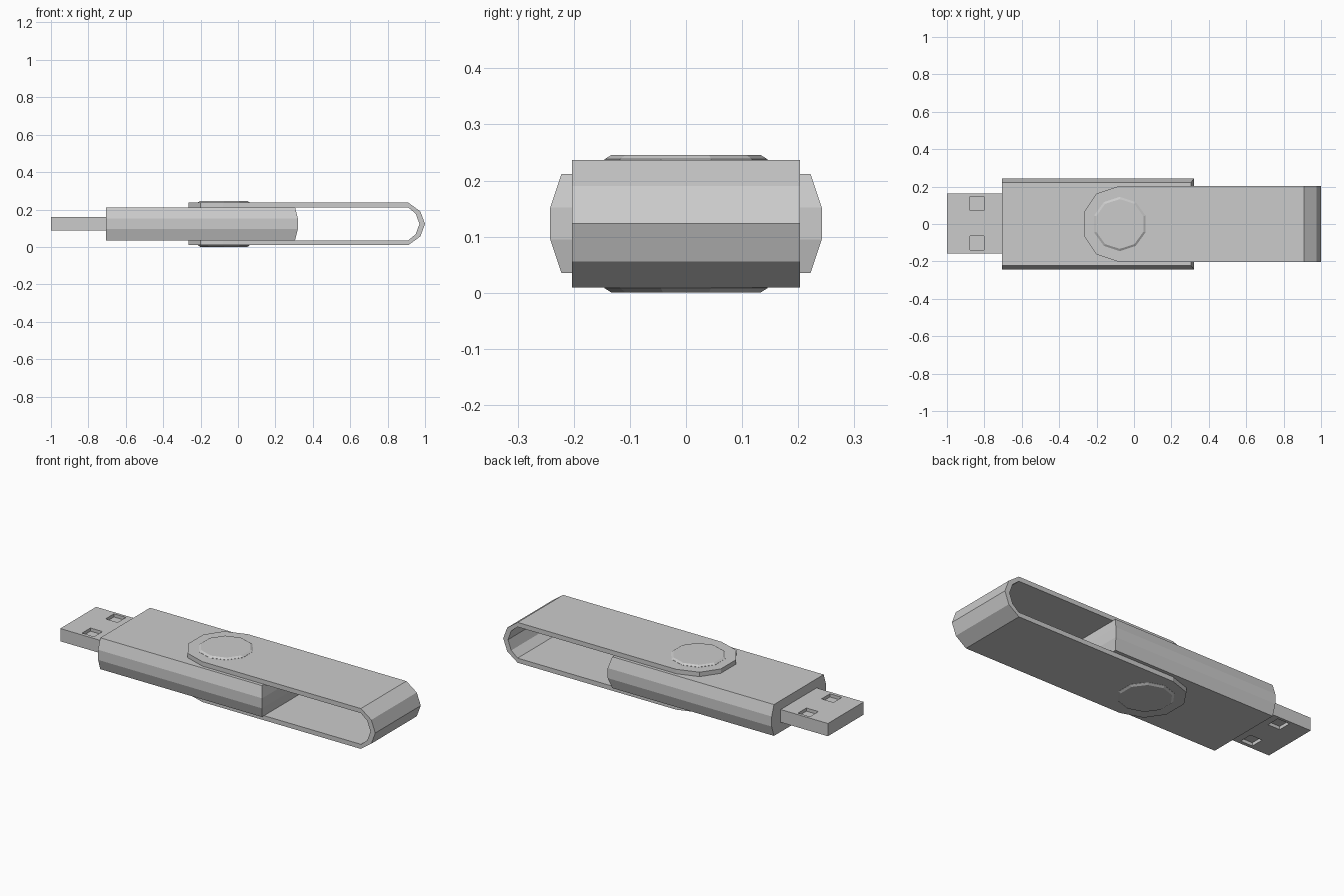
import bpy, bmesh, math
from mathutils import Vector

if "Cube" in bpy.data.objects:
    bpy.data.objects.remove(bpy.data.objects["Cube"], do_unlink=True)

grey = bpy.data.materials.new("plain grey")
grey.use_nodes = True
grey.diffuse_color = (0.6, 0.6, 0.6, 1)
grey.node_tree.nodes["Principled BSDF"].inputs["Base Color"].default_value = (0.6, 0.6, 0.6, 1)

MID = 0.123  # height of the horizontal symmetry plane


def finish(name, bm):
    bmesh.ops.recalc_face_normals(bm, faces=bm.faces)
    mesh = bpy.data.meshes.new(name)
    bm.to_mesh(mesh)
    bm.free()
    mesh.materials.append(grey)
    obj = bpy.data.objects.new(name, mesh)
    bpy.context.collection.objects.link(obj)
    return obj


def prism(name, points, offset):
    """Extrude a closed outline along an offset."""
    bm = bmesh.new()
    face = bm.faces.new([bm.verts.new(p) for p in points])
    made = bmesh.ops.extrude_face_region(bm, geom=[face], use_keep_orig=True)["geom"]
    verts = [g for g in made if isinstance(g, bmesh.types.BMVert)]
    bmesh.ops.translate(bm, verts=verts, vec=offset)
    return finish(name, bm)


# Body: faceted cross-section with a slightly bulged rear end
bm = bmesh.new()
rows = [(0.222, 0.035, 0.305), (0.242, 0.095, 0.32), (0.242, 0.152, 0.32), (0.222, 0.212, 0.305)]
grid = [[bm.verts.new(p) for p in ((-0.705, -w, z), (x, -w, z), (x, w, z), (-0.705, w, z))]
        for w, z, x in rows]
for low, high in zip(grid, grid[1:]):
    for i in range(4):
        j = (i + 1) % 4
        bm.faces.new((low[i], low[j], high[j], high[i]))
bm.faces.new(grid[0])
bm.faces.new(grid[-1])
finish("body", bm)

# Connector plug with square recesses on top and bottom
bm = bmesh.new()
bmesh.ops.create_cube(bm, size=1)
for v in bm.verts:
    v.co = Vector((-0.85 + v.co.x * 0.3, 0.002 + v.co.y * 0.32, 0.125 + v.co.z * 0.072))
cuts = [((x, 0, 0), (1, 0, 0)) for x in (-0.877, -0.802)]
cuts += [((0, y, 0), (0, 1, 0)) for y in (-0.139, -0.064, 0.071, 0.146)]
for co, no in cuts:
    bmesh.ops.bisect_plane(bm, geom=bm.verts[:] + bm.edges[:] + bm.faces[:],
                           plane_co=co, plane_no=no)
bm.normal_update()
holes = []
for f in bm.faces:
    c = f.calc_center_median()
    if abs(f.normal.z) > 0.9 and -0.87 < c.x < -0.81 and 0.08 < abs(c.y) < 0.13:
        holes.append(f)
for f in holes:
    inward = -f.normal * 0.018
    made = bmesh.ops.extrude_discrete_faces(bm, faces=[f])["faces"][0]
    bmesh.ops.translate(bm, verts=made.verts[:], vec=inward)
finish("connector_plug", bm)

# Swivel cover: two plates with chamfered pivot ends, joined by a rounded bend
plate = [(-0.08, 0.203), (-0.2, 0.163), (-0.265, 0.068)]
outline = [(0.91, 0.203)] + plate + [(x, -y) for x, y in reversed(plate)] + [(0.91, -0.203)]
for name, z in (("cover_top_plate", 0.211), ("cover_bottom_plate", 0.009)):
    prism(name, [(x, y, z) for x, y in outline], (0, 0, 0.026))

outer = [(0.91, 0.114), (0.975, 0.067), (1.0, 0)]
inner = [(0.91, 0.088), (0.95, 0.055), (0.97, 0)]


def arc(half):
    return half + [(x, -h) for x, h in reversed(half[:-1])]


bend = arc(outer) + arc(inner)[::-1]
prism("cover_bend", [(x, -0.203, MID + h) for x, h in bend], (0, 0.406, 0))

# Pivot caps: ten-sided discs with a chamfered rim
for name, side in (("pivot_cap_top", 1), ("pivot_cap_bottom", -1)):
    bm = bmesh.new()
    rings = []
    for radius, height in ((0.145, 0.111), (0.145, 0.115), (0.133, 0.1225)):
        rings.append([bm.verts.new((-0.076 + radius * math.sin(k * math.tau / 10),
                                    radius * math.cos(k * math.tau / 10),
                                    MID + side * height)) for k in range(10)])
    for a, b in zip(rings, rings[1:]):
        for k in range(10):
            n = (k + 1) % 10
            bm.faces.new((a[k], a[n], b[n], b[k]))
    bm.faces.new(rings[0])
    bm.faces.new(rings[-1])
    finish(name, bm)
